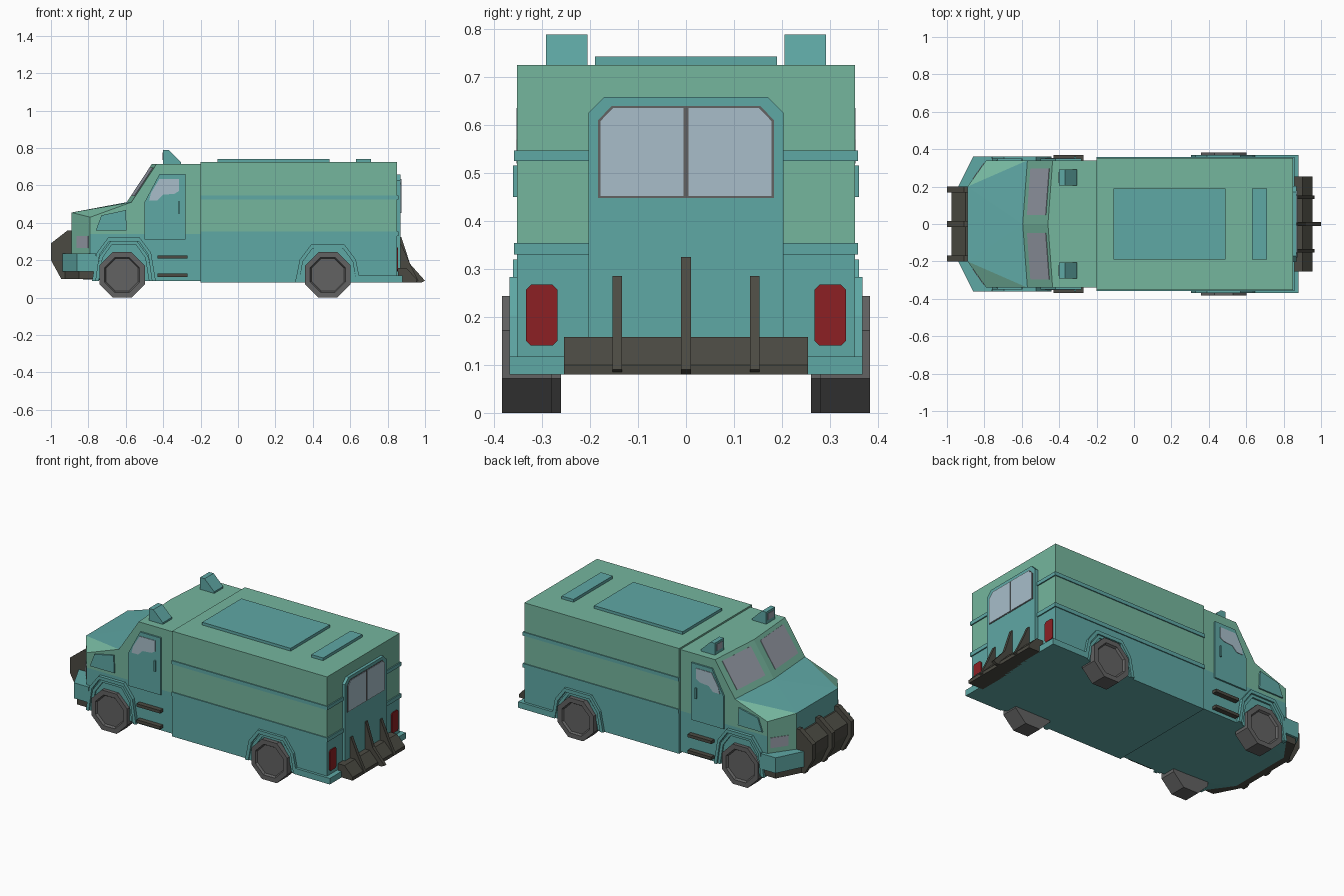
import bpy, bmesh, math
from mathutils import Vector as V

if "Cube" in bpy.data.objects:
    bpy.data.objects.remove(bpy.data.objects["Cube"])


def mat(name, r, g, b):
    lin = lambda c: ((c / 255 + 0.055) / 1.055) ** 2.4
    m = bpy.data.materials.new(name)
    m.diffuse_color = (lin(r), lin(g), lin(b), 1)
    m.use_nodes = True
    m.node_tree.nodes["Principled BSDF"].inputs["Base Color"].default_value = m.diffuse_color
    return m


GREEN = mat("soft green", 117, 182, 158)
TEAL = mat("teal", 95, 168, 165)
GLASS = mat("pale glass", 168, 190, 202)
LILAC = mat("grey glass", 155, 160, 172)
DARK = mat("dark metal", 75, 74, 66)
GREY = mat("wheel grey", 98, 98, 98)
RED = mat("lamp red", 140, 32, 36)


def finish(bm, name, mats):
    bmesh.ops.recalc_face_normals(bm, faces=bm.faces)
    me = bpy.data.meshes.new(name)
    bm.to_mesh(me)
    bm.free()
    for m in mats:
        me.materials.append(m)
    ob = bpy.data.objects.new(name, me)
    bpy.context.collection.objects.link(ob)
    return ob


def prism_bm(pts, vec):
    bm = bmesh.new()
    a = [bm.verts.new(p) for p in pts]
    b = [bm.verts.new(V(p) + V(vec)) for p in pts]
    bm.faces.new(a)
    bm.faces.new(b[::-1])
    n = len(a)
    for i in range(n):
        j = (i + 1) % n
        bm.faces.new((a[i], b[i], b[j], a[j]))
    bmesh.ops.recalc_face_normals(bm, faces=bm.faces)
    return bm


def solid(name, pts, vec, m):
    return finish(prism_bm(pts, vec), name, [m])


def side(name, xz, y0, y1, m):
    """Side profile, built on both sides"""
    for s in (-1, 1):
        solid(name, [(x, s * y0, z) for x, z in xz], (0, s * (y1 - y0), 0), m)


def across(name, xz, y0, y1, m):
    solid(name, [(x, y0, z) for x, z in xz], (0, y1 - y0, 0), m)


def box(name, x0, x1, y0, y1, z0, z1, m):
    across(name, [(x0, z0), (x1, z0), (x1, z1), (x0, z1)], y0, y1, m)


def plate(name, quad, u0, u1, v0, v1, m, t=0.003):
    """Thin plate covering part of a quad given as bottom a,b and top c,d"""
    a, b, c, d = map(V, quad)
    at = lambda u, v: a.lerp(b, u).lerp(d.lerp(c, u), v)
    n = (b - a).cross(d - a).normalized() * t
    solid(name, [at(u, v) - n for u, v in ((u0, v0), (u1, v0), (u1, v1), (u0, v1))], n * 2, m)


def hull(name, pts, rule, cut=None):
    """Convex body from points with y >= 0, mirrored, coloured by rule"""
    bm = bmesh.new()
    for p in {(x, s * y, z) for x, y, z in pts for s in (-1, 1)}:
        bm.verts.new(p)
    bmesh.ops.convex_hull(bm, input=bm.verts)
    bmesh.ops.dissolve_limit(bm, angle_limit=0.01, verts=bm.verts, edges=bm.edges)
    if cut:
        bmesh.ops.bisect_plane(bm, geom=bm.verts[:] + bm.edges[:] + bm.faces[:],
                               plane_co=(0, 0, cut), plane_no=(0, 0, 1))
    bmesh.ops.recalc_face_normals(bm, faces=bm.faces)
    for f in bm.faces:
        f.material_index = 1 if rule(f.calc_center_median(), f.normal) else 0
    return finish(bm, name, [GREEN, TEAL])


# Cargo body: green above, teal below
hull("cargo_body", [(x, .352, z) for x in (-.2, .85) for z in (.08, .725)],
     lambda c, n: c.z < .345, .345)

# Bonnet and lower cab, with angled front corners
def nose_rule(c, n):
    if -.95 < n.x < -.45 and abs(n.y) > .3:
        return False
    return n.x < -.9 or c.z < .34 or (n.z > .93 and c.x < -.5)

hull("bonnet", [(-.89, .2, .1), (-.89, .2, .455), (-.79, .34, .1), (-.79, .34, .43),
                (-.57, .34, .51), (-.595, 0, .51), (-.2, .34, .09), (-.2, .34, .51),
                (-.57, .34, .09)], nose_rule, .34)

# Upper cab and windscreen
hull("cab", [(-.57, .34, .5), (-.57, .34, .51), (-.595, 0, .51), (-.435, .34, .715),
             (-.46, 0, .715), (-.2, .34, .5), (-.2, .34, .715)], lambda c, n: False)
for s in (-1, 1):
    plate("windscreen", [(-.595, 0, .51), (-.57, s * .34, .51), (-.435, s * .34, .715),
                         (-.46, 0, .715)], .14, .87, .16, .9, LILAC)
    plate("headlight", [(-.89, s * .2, .23), (-.79, s * .34, .23), (-.79, s * .34, .44),
                        (-.89, s * .2, .44)], .28, .9, .17, .47, LILAC)

# Cab doors, windows, handles, side lamps and steps
side("door", [(-.5, .31), (-.5, .51), (-.42, .66), (-.28, .66), (-.28, .31)], .335, .35, TEAL)
side("door_window", [(-.475, .52), (-.465, .56), (-.42, .635), (-.315, .635), (-.315, .57),
                     (-.34, .555), (-.40, .55), (-.43, .52)], .348, .353, GLASS)
side("door_handle", [(-.32, .45), (-.31, .45), (-.31, .515), (-.32, .515)], .348, .36, TEAL)
side("side_vent", [(-.76, .36), (-.73, .44), (-.6, .468), (-.595, .36)], .335, .349, TEAL)
for z in (.11, .208):
    side("step", [(-.43, z), (-.27, z), (-.27, z + .018), (-.43, z + .018)], .335, .37, DARK)

# Wheels: octagons with recessed hubs
def octo(cx, r):
    return [(cx + r * math.cos(math.radians(22.5 + 45 * k)),
             .1215 + r * math.sin(math.radians(22.5 + 45 * k))) for k in range(8)]

for cx, y0, y1 in ((-.62, .26, .362), (.48, .28, .383)):
    for s in (-1, 1):
        bm = prism_bm([(x, s * y0, z) for x, z in octo(cx, .1315)], (0, s * (y1 - y0), 0))
        outer = [f for f in bm.faces if f.normal.y * s > .9]
        bmesh.ops.inset_region(bm, faces=outer, thickness=.03)
        bmesh.ops.inset_region(bm, faces=outer, thickness=.008, depth=-.012)
        finish(bm, "wheel", [GREY])

# Stepped wheel arches
def arch(cx, top, low, w, y0, y1, band):
    half = [(w, low), (w - .025, top - .08), (w - .085, top)]
    inner = [(w - band, low), (w - band - .02, top - .09), (w - band - .07, top - band)]
    pts = half + [(-x, z) for x, z in half[::-1]] + [(-x, z) for x, z in inner] + inner[::-1]
    side("wheel_arch", [(cx + x, z) for x, z in pts], y0, y1, TEAL)

arch(-.61, .32, .09, .17, .33, .36, .02)
arch(-.61, .303, .09, .154, .33, .35, .02)
arch(.48, .283, .08, .175, .34, .368, .022)
arch(.48, .265, .08, .155, .34, .36, .02)

# Trim rails along the sides, wrapping round the rear corners
for z0, z1 in ((.525, .547), (.33, .354)):
    for s in (-1, 1):
        box("side_rail", -.2, .857, s * .34, s * .358, z0, z1, TEAL)
        box("rear_rail", .84, .857, s * .19, s * .358, z0, z1, TEAL)

# Roof hatches and beacons
box("roof_hatch", -.11, .49, -.19, .19, .72, .742, TEAL)
box("roof_vent", .63, .71, -.19, .19, .72, .742, TEAL)
side("beacon", [(-.4, .71), (-.4, .788), (-.37, .788), (-.305, .725), (-.305, .71)],
     .205, .292, TEAL)
for s in (-1, 1):
    box("beacon_lens", -.403, -.398, s * .22, s * .277, .735, .775, LILAC)

# Front bumper
plan = [(-.94, .2), (-.86, .36), (-.76, .36)]
plan += [(x, -y) for x, y in plan[::-1]]
solid("front_bumper", [(x, y, .14) for x, y in plan], (0, 0, .095), TEAL)
solid("under_tray", [(x + .01, y * .96, .1) for x, y in plan], (0, 0, .042), DARK)

# Push bar: three ribs with a recessed panel
rib = [(-.88, .36), (-.91, .36), (-1, .29), (-1, .2), (-.945, .1), (-.88, .1)]
for y in (-.185, 0, .185):
    across("push_bar_rib", rib, y - .016, y + .016, DARK)
across("push_bar_panel", [(-.88, .33), (-.9, .33), (-.975, .275), (-.975, .205), (-.93, .11),
                          (-.88, .11)], -.185, .185, DARK)

# Rear door with split window
def rear(name, yz, x0, x1, m):
    solid(name, [(x0, y, z) for y, z in yz], (x1 - x0, 0, 0), m)

rear("rear_door", [(-.203, .08), (.203, .08), (.203, .625), (.17, .658), (-.17, .658),
                   (-.203, .625)], .84, .868, TEAL)
rear("rear_window_frame", [(-.183, .448), (.183, .448), (.183, .61), (.155, .639),
                           (-.155, .639), (-.183, .61)], .866, .870, GREY)
for s in (-1, 1):
    rear("rear_window", [(s * .005, .452), (s * .178, .452), (s * .178, .608),
                         (s * .152, .635), (s * .005, .635)], .868, .873, GLASS)
    # Tail lamps
    rear("tail_lamp", [(s * y, z) for y, z in ((.278, .14), (.323, .14), (.333, .15), (.333, .257),
                       (.323, .267), (.278, .267), (.268, .257), (.268, .15))], .845, .856, RED)

# Rear bumper, tow step and ribs
box("rear_bumper", .645, .88, -.368, .368, .08, .117, TEAL)
across("rear_step", [(.855, .08), (.955, .08), (.955, .1), (.9, .158), (.855, .158)],
       -.254, .254, DARK)
for y, top, end in ((-.143, .285, .965), (0, .325, 1.0), (.143, .285, .965)):
    across("rear_rib", [(.86, top), (.873, top), (.92, .18), (end, .09), (end - .02, .08),
                        (.86, .08)], y - .01, y + .01, DARK)
